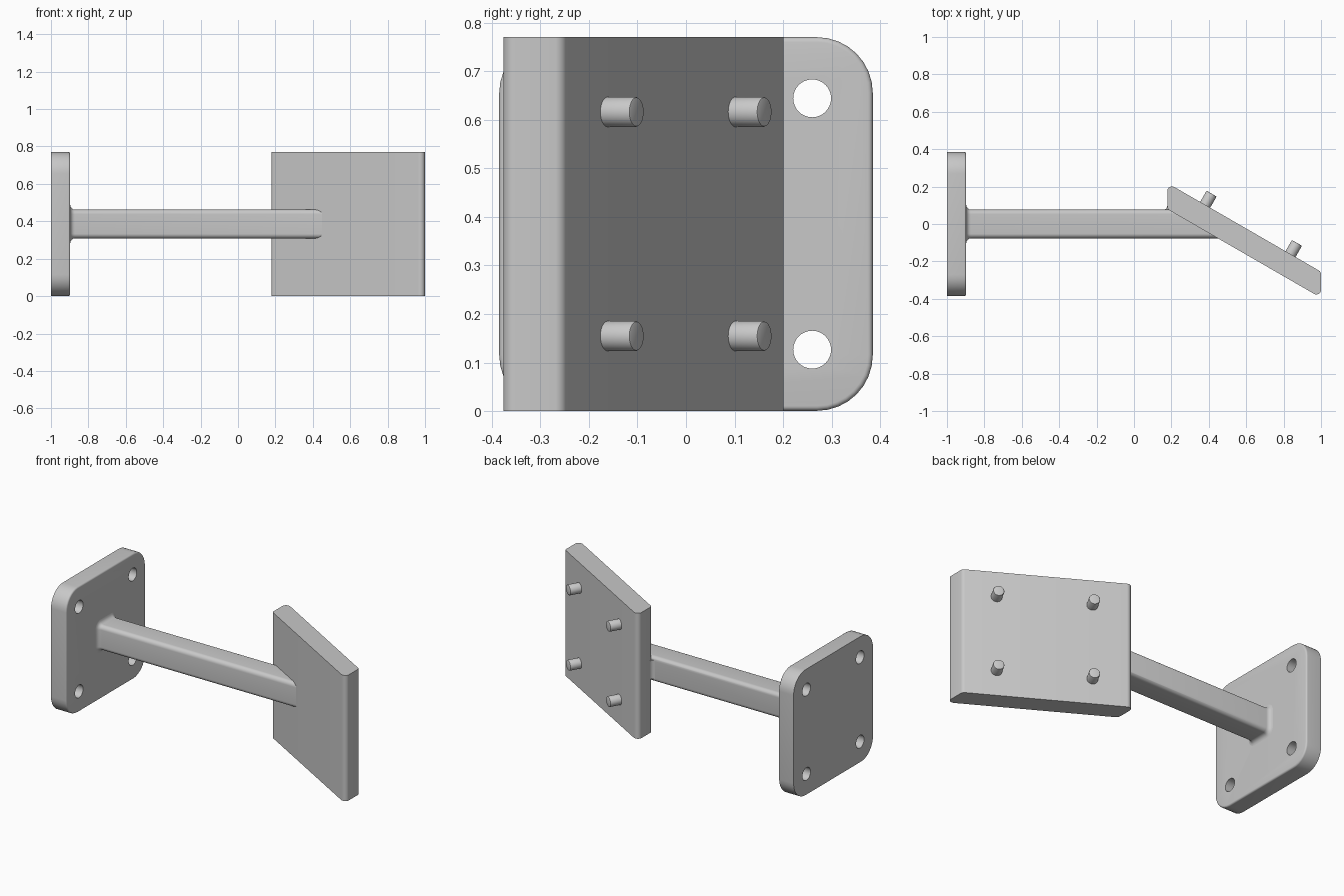
import bpy, bmesh, math
from mathutils import Vector

cube = bpy.data.objects.get("Cube")
if cube:
    bpy.data.objects.remove(cube, do_unlink=True)

grey = bpy.data.materials.new("light grey")
grey.use_nodes = True
colour = (0.58, 0.58, 0.58, 1)
grey.diffuse_color = colour
grey.node_tree.nodes["Principled BSDF"].inputs["Base Color"].default_value = colour

MID_Z = 0.3855          # height of the arm axis
ARM = 0.077             # half width of the arm
WALL = -0.897           # inner face of the base plate
SLOPE_N = Vector((0.5, math.sqrt(0.75), 0))    # normal of the tilted plate
SLOPE_T = Vector((math.sqrt(0.75), -0.5, 0))   # direction along it
BACK, FRONT = 0.279, 0.158                     # its face offsets along the normal


def rounded(corners, radius, steps=8):
    """Round every corner of a convex 2D outline."""
    pts = [Vector(c) for c in corners]
    out = []
    for i, p in enumerate(pts):
        a = (pts[i - 1] - p).normalized()
        b = (pts[(i + 1) % len(pts)] - p).normalized()
        half = a.angle(b) / 2
        centre = p + (a + b).normalized() * radius / math.sin(half)
        reach = radius / math.tan(half)
        u = (p + a * reach - centre).normalized()
        v = (p + b * reach - centre).normalized()
        out += [centre + u.slerp(v, k / steps) * radius for k in range(steps + 1)]
    return out


def square_ring(x, half, radius):
    """Rounded square around the arm axis at a given x."""
    outline = rounded([(-half, -half), (half, -half), (half, half), (-half, half)], radius)
    return [Vector((x, y, MID_Z + z)) for y, z in outline]


def shade(obj):
    bpy.ops.object.select_all(action='DESELECT')
    obj.select_set(True)
    bpy.context.view_layer.objects.active = obj
    bpy.ops.object.shade_smooth_by_angle(angle=math.radians(35))


def loft(name, rings):
    """Closed solid through rings with equal point counts."""
    bm = bmesh.new()
    loops = [[bm.verts.new(p) for p in ring] for ring in rings]
    n = len(loops[0])
    for lo, hi in zip(loops, loops[1:]):
        for i in range(n):
            j = (i + 1) % n
            bm.faces.new((lo[i], lo[j], hi[j], hi[i]))
    bm.faces.new(loops[0][::-1])
    bm.faces.new(loops[-1])
    bmesh.ops.recalc_face_normals(bm, faces=bm.faces)
    mesh = bpy.data.meshes.new(name)
    bm.to_mesh(mesh)
    bm.free()
    mesh.materials.append(grey)
    obj = bpy.data.objects.new(name, mesh)
    bpy.context.collection.objects.link(obj)
    shade(obj)
    return obj


def prism(name, outline, z0, z1):
    return loft(name, [[Vector((x, y, z)) for x, y in outline] for z in (z0, z1)])


def rod(name, start, axis, side, profile, count=32):
    """Round rod from (distance, radius) pairs along an axis."""
    other = axis.cross(side)
    angles = [2 * math.pi * i / count for i in range(count)]
    return loft(name, [[start + axis * d + (side * math.cos(a) + other * math.sin(a)) * r
                        for a in angles] for d, r in profile])


# Base plate with a softened inner rim
arc = [math.radians(90) * k / 4 for k in range(5)]
soft = 0.01
base = loft("base_plate", [square_ring(-1, 0.385, 0.115)] + [
    square_ring(WALL - soft + soft * math.sin(a),
                0.385 - soft * (1 - math.cos(a)),
                0.115 - soft * (1 - math.cos(a))) for a in arc])

# Four bolt holes through the base plate
X, Y = Vector((1, 0, 0)), Vector((0, 1, 0))
cutters = []
for sy in (-1, 1):
    for sz in (-1, 1):
        start = Vector((-1.1, 0.26 * sy, MID_Z + 0.259 * sz))
        cutter = rod("hole_cutter", start, X, Y, [(0, 0.039), (0.3, 0.039)])
        cutter.hide_render = True
        mod = base.modifiers.new("hole", 'BOOLEAN')
        mod.operation, mod.solver, mod.object = 'DIFFERENCE', 'EXACT', cutter
        cutters.append(cutter)
shade(base)
for mod in list(base.modifiers):
    bpy.ops.object.modifier_apply(modifier=mod.name)
for cutter in cutters:
    bpy.data.objects.remove(cutter, do_unlink=True)
shade(base)

# Arm with a flared foot, its far end cut along the tilted plate
flare = 0.025
rings = [square_ring(WALL - 0.03, ARM + flare, 0.025 + flare)]
for a in arc:
    grow = flare * (1 - math.sin(a))
    rings.append(square_ring(WALL + flare * (1 - math.cos(a)), ARM + grow, 0.025 + grow))
end = square_ring(0, ARM, 0.025)
for p in end:
    p.x = (0.2 - SLOPE_N.y * p.y) / SLOPE_N.x
rings.append(end)
loft("arm", rings)

# Tilted plate with upright ends
left, right = 0.178, 1.0
corners = [(x, (off - SLOPE_N.x * x) / SLOPE_N.y)
           for x, off in ((left, FRONT), (right, FRONT), (right, BACK), (left, BACK))]
prism("tilted_plate", rounded(corners, 0.025), 0, 2 * MID_Z)

# Small fillet where the arm meets the plate edge
size = 0.02
curve = [(left - size + size * math.sin(a), ARM + size - size * math.cos(a)) for a in arc]
prism("arm_fillet", curve + [(left + 0.03, ARM + size), (left + 0.03, ARM - 0.01),
                             (left - size, ARM - 0.01)],
      MID_Z - ARM + 0.02, MID_Z + ARM - 0.02)

# Four pegs on the back of the tilted plate
for along, label in ((0.1025, "inner"), (-0.161, "outer")):
    foot = Vector(((BACK - SLOPE_N.y * along) / SLOPE_N.x, along, MID_Z))
    for sz, level in ((-1, "lower"), (1, "upper")):
        rod(f"{level}_{label}_peg", foot + Vector((0, 0, 0.231 * sz)), SLOPE_N, SLOPE_T,
            [(-0.02, 0.031), (0.065, 0.031), (0.068, 0.0295), (0.069, 0.027)])
